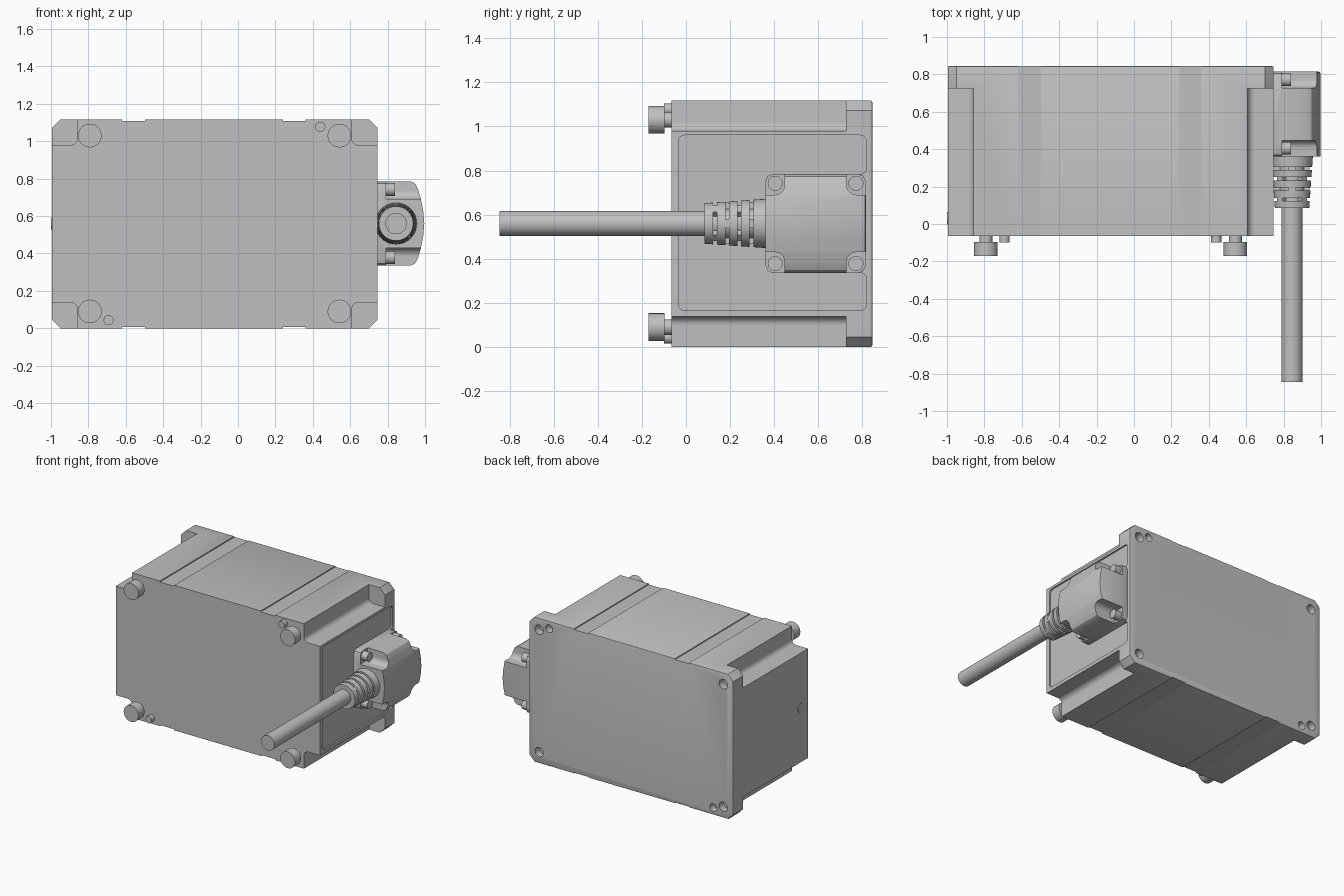
import bpy, bmesh, math
from mathutils import Vector, Matrix

if "Cube" in bpy.data.objects:
    bpy.data.objects.remove(bpy.data.objects["Cube"])

grey = bpy.data.materials.new("plain grey")
grey.diffuse_color = (0.53, 0.53, 0.53, 1)
grey.use_nodes = True
grey.node_tree.nodes["Principled BSDF"].inputs["Base Color"].default_value = grey.diffuse_color

XL, XR, H = -0.995, 0.745, 1.117      # housing left, right, height
Y0, Y1 = -0.065, 0.845                # housing front, back
CX, CZ = (XL + XR) / 2, H / 2


def finish(bm, name):
    bmesh.ops.recalc_face_normals(bm, faces=bm.faces)
    me = bpy.data.meshes.new(name)
    bm.to_mesh(me)
    bm.free()
    ob = bpy.data.objects.new(name, me)
    bpy.context.collection.objects.link(ob)
    me.materials.append(grey)
    return ob


def rounded(pts, seg=8):
    """2D outline; a third value on a point is its corner radius."""
    out = []
    for i, q in enumerate(pts):
        p = Vector(q[:2])
        r = q[2] if len(q) > 2 else 0
        if not r:
            out.append(p)
            continue
        da = (Vector(pts[i - 1][:2]) - p).normalized()
        db = (Vector(pts[(i + 1) % len(pts)][:2]) - p).normalized()
        for k in range(seg + 1):
            t = math.pi / 2 * k / seg
            out.append(p + da * r * (1 - math.sin(t)) + db * r * (1 - math.cos(t)))
    return out


def prism(name, pts, axis, a, b, rim=0):
    """Extrude an outline along y (points are x,z) or x (points are y,z)."""
    at = (lambda p, d: (p.x, d, p.y)) if axis == "y" else (lambda p, d: (d, p.x, p.y))
    bm = bmesh.new()
    face = bm.faces.new([bm.verts.new(at(p, a)) for p in rounded(pts)])
    ext = bmesh.ops.extrude_face_region(bm, geom=[face])["geom"]
    shift = Vector(at(Vector((0, 0)), b - a))
    bmesh.ops.translate(bm, vec=shift, verts=[v for v in ext if isinstance(v, bmesh.types.BMVert)])
    if rim:
        k = "xyz".index(axis)
        edges = [e for e in bm.edges if all(abs(v.co[k] - b) < 1e-5 for v in e.verts)]
        bmesh.ops.bevel(bm, geom=edges, offset=rim, segments=2, profile=0.5, affect="EDGES")
    return finish(bm, name)


def box2(a0, b0, a1, b1, r=0):
    return [(a0, b0, r), (a1, b0, r), (a1, b1, r), (a0, b1, r)]


def cylinder(name, axis, c, r, a, b, seg=32):
    """Cylinder from a to b along the axis; c is the centre in the other two."""
    circle = [(c[0] + r * math.cos(2 * math.pi * i / seg),
               c[1] + r * math.sin(2 * math.pi * i / seg)) for i in range(seg)]
    return prism(name, circle, axis, a, b)


def cut(target, cutters):
    for c in cutters:
        m = target.modifiers.new("cut", "BOOLEAN")
        m.object, m.operation, m.solver = c, "DIFFERENCE", "EXACT"
        bpy.context.view_layer.objects.active = target
        bpy.ops.object.modifier_apply(modifier=m.name)
        bpy.data.objects.remove(c)


def corners(half_x, half_z, cx=CX, cz=CZ):
    return [(cx + sx * half_x, cz + sz * half_z, sx, sz) for sx in (-1, 1) for sz in (-1, 1)]


# Housing block with chamfered long edges
c = 0.045
housing = prism("housing", [(XL + c, 0), (XR - c, 0), (XR, c), (XR, H - c),
                            (XR - c, H), (XL + c, H), (XL, H - c), (XL, c)], "y", Y0, Y1, 0.008)
cutters = []
# Corner notches that leave a flange at the back
for x, z, sx, sz in corners((XR - XL) / 2 - 0.138, CZ - 0.138):
    cutters.append(prism("notch", [(x, z, 0.04), (x + sx * 0.3, z), (x + sx * 0.3, z + sz * 0.3),
                                   (x, z + sz * 0.3)], "y", -0.2, 0.725))
# Shallow strips in top and bottom
for x in (-0.62, 0.24):
    for z in (-0.1, H - 0.008):
        cutters.append(prism("strip", box2(x, z, x + 0.122, z + 0.108), "y", -0.3, 1.0))
# Recessed side panel around the connector
cutters.append(prism("panel", [(-0.035, 0.165, 0.03), (0.818, 0.165, 0.03), (0.818, 0.335, 0.025),
                               (0.76, 0.335), (0.76, 0.785), (0.818, 0.785, 0.025),
                               (0.818, 0.96, 0.03), (-0.035, 0.96, 0.03)], "x", XR - 0.012, 0.9))
# Blind mounting holes in the back
for x, z, sx, sz in corners((XR - XL) / 2 - 0.085, CZ - 0.087):
    cutters.append(cylinder("hole", "y", (x, z), 0.036, 0.79, 1.0, 24))
for x, z in ((0.575, 1.06), (-0.825, 0.057)):
    cutters.append(cylinder("small_hole", "y", (x, z), 0.03, 0.79, 1.0, 24))
cut(housing, cutters)

# Front screws and locating pins
for x, z, sx, sz in corners(0.667, 0.47, cz=0.56):
    cylinder("front_screw_neck", "y", (x, z), 0.035, -0.1, Y0 + 0.005)
    cylinder("front_screw_head", "y", (x, z), 0.063, -0.17, -0.097)
for x, z in ((0.44, 1.077), (-0.692, 0.043)):
    cylinder("locating_pin", "y", (x, z), 0.027, -0.1, Y0 + 0.005, 24)

# Small plug on the left side
cylinder("side_plug", "x", (0.03, 0.56), 0.033, -1.0, XL + 0.005, 24)

# Connector: bulged body with four corner pockets
KY, KZ = 0.5875, 0.56
half = [(0.73, 0.225), (0.925, 0.225), (0.948, 0.212), (0.962, 0.185), (0.978, 0.13), (0.99, 0.07)]
profile = [(x, KZ + d) for x, d in half] + [(0.996, KZ)] + [(x, KZ - d) for x, d in reversed(half)]
connector = prism("connector", profile, "y", 0.36, 0.815, 0.008)
pockets = []
for y, z, sy, sz in corners(0.14, 0.13, KY, KZ):
    pockets.append(prism("pocket", [(y, z, 0.045), (y + sy * 0.3, z), (y + sy * 0.3, z + sz * 0.3),
                                    (y, z + sz * 0.3)], "x", 0.79, 1.2))
# Round the base corners of the connector
for y, z, sy, sz in corners(0.2275, 0.225, KY, KZ):
    a, b = (y - sy * 0.035, z), (y, z - sz * 0.035)
    m = (y - sy * 0.01, z - sz * 0.01)
    pockets.append(prism("round", [a, m, b, (y + sy * 0.03, b[1]), (y + sy * 0.03, z + sz * 0.03),
                                   (a[0], z + sz * 0.03)], "x", 0.6, 1.2))
cut(connector, pockets)
for y, z, sy, sz in corners(0.183, 0.182, KY, KZ):
    cylinder("connector_screw", "x", (y, z), 0.034, 0.78, 0.84, 24)

# Cable and ribbed strain relief, turned around the cable axis
AX = 0.845
cylinder("cable", "y", (AX, KZ), 0.057, -0.845, 0.365, 40)


def boot_radius(y):
    return 0.092 + (y - 0.085) * 0.07


outline, ribs = [(0.05, 0.085)], 5
pitch = 0.275 / ribs
for i in range(ribs):
    a = 0.085 + i * pitch
    b = a + pitch - (0.017 if i < ribs - 1 else -0.005)
    if i:
        outline.append((0.068, a))
    outline += [(boot_radius(a), a), (boot_radius(b), b)]
    outline.append((0.068, b))
bm = bmesh.new()
vs = [bm.verts.new((AX + r, y, KZ)) for r, y in outline]
es = [bm.edges.new(p) for p in zip(vs, vs[1:])]
bmesh.ops.spin(bm, geom=vs + es, cent=(AX, 0, KZ), axis=(0, 1, 0), angle=2 * math.pi, steps=40)
bmesh.ops.remove_doubles(bm, verts=bm.verts, dist=1e-4)
finish(bm, "strain_relief")

# Bridges between the ribs, turned a quarter step from gap to gap
for i in range(1, ribs):
    y = 0.085 + i * pitch - 0.0085
    for k in range(4):
        bm = bmesh.new()
        bmesh.ops.create_cube(bm, size=1, matrix=Matrix.Translation((AX, y, KZ))
                              @ Matrix.Rotation(math.pi / 4 * (2 * k + i % 2), 4, "Y")
                              @ Matrix.Translation((0.076, 0, 0))
                              @ Matrix.Diagonal((0.036, 0.022, 0.04, 1)))
        finish(bm, "strain_relief_bridge")

# Smooth the round surfaces and keep edges sharp
bpy.ops.object.select_all(action="DESELECT")
for ob in bpy.context.scene.objects:
    ob.select_set(True)
    bpy.context.view_layer.objects.active = ob
bpy.ops.object.shade_smooth_by_angle(angle=math.radians(30))
